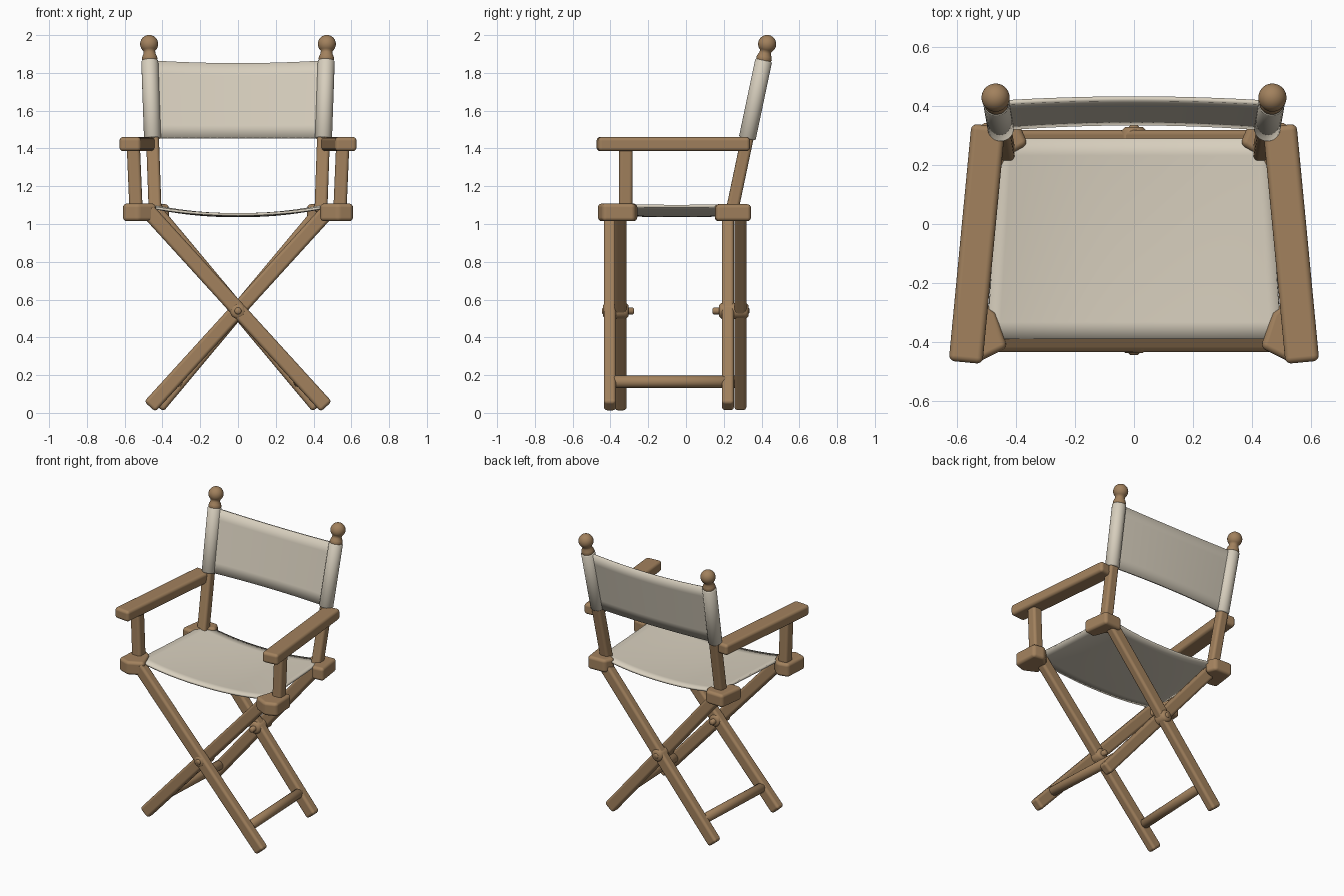
import bpy, bmesh, math
from mathutils import Vector, Matrix

cube = bpy.data.objects.get("Cube")
if cube:
    bpy.data.objects.remove(cube, do_unlink=True)


def material(name, rgb):
    m = bpy.data.materials.new(name)
    m.use_nodes = True
    m.diffuse_color = (*rgb, 1)
    m.node_tree.nodes["Principled BSDF"].inputs["Base Color"].default_value = (*rgb, 1)
    return m


WOOD = material("warm wood", (0.36, 0.22, 0.11))
CANVAS = material("cream canvas", (0.68, 0.62, 0.51))


def finish(name, bm, mat, bevel=0, angle=50):
    bmesh.ops.recalc_face_normals(bm, faces=bm.faces)
    mesh = bpy.data.meshes.new(name)
    bm.to_mesh(mesh)
    bm.free()
    mesh.materials.append(mat)
    ob = bpy.data.objects.new(name, mesh)
    bpy.context.scene.collection.objects.link(ob)
    bpy.ops.object.select_all(action="DESELECT")
    ob.select_set(True)
    bpy.context.view_layer.objects.active = ob
    if bevel:
        bpy.ops.object.shade_smooth()
        mod = ob.modifiers.new("rounding", "BEVEL")
        mod.width, mod.segments, mod.harden_normals = bevel, 4, True
    else:
        bpy.ops.object.shade_smooth_by_angle(angle=math.radians(angle))
    return ob


def frame(a, b, ref):
    """Matrix whose z runs from a to b, with y close to ref."""
    d = (b - a).normalized()
    s = Vector(ref).cross(d).normalized()
    t = d.cross(s)
    return Matrix.Translation(a) @ Matrix((s, t, d)).transposed().to_4x4()


def beam(name, a, b, width, depth, ref=(0, 1, 0), bevel=0.018):
    a, b = Vector(a), Vector(b)
    bm = bmesh.new()
    bmesh.ops.create_cube(bm, size=1)
    for v in bm.verts:
        v.co = Vector((v.co.x * width, v.co.y * depth, (v.co.z + 0.5) * (b - a).length))
    bm.transform(frame(a, b, ref))
    return finish(name, bm, WOOD, bevel)


def lathe(name, a, b, profile, mat=WOOD, ref=(1, 0, 0), sides=28):
    """Spin (radius, distance) points about the line from a towards b."""
    a, b = Vector(a), Vector(b)
    bm = bmesh.new()
    vs = [bm.verts.new((r, 0, t)) for r, t in profile]
    es = [bm.edges.new(p) for p in zip(vs, vs[1:])]
    bmesh.ops.spin(bm, geom=vs + es, axis=(0, 0, 1), cent=(0, 0, 0),
                   angle=math.tau, steps=sides)
    bmesh.ops.remove_doubles(bm, verts=bm.verts, dist=0.0001)
    bm.transform(frame(a, b, ref))
    return finish(name, bm, mat)


def rod(name, a, b, r, mat=WOOD, lip=0.01):
    n = (Vector(b) - Vector(a)).length
    return lathe(name, a, b, [(0, 0), (r - lip, 0), (r, lip), (r, n - lip), (r - lip, n), (0, n)], mat)


def block(name, outline, side, low, high):
    bm = bmesh.new()
    face = bm.faces.new([bm.verts.new((side * x, y, low)) for x, y in outline])
    top = bmesh.ops.extrude_face_region(bm, geom=[face])["geom"]
    for v in top:
        if isinstance(v, bmesh.types.BMVert):
            v.co.z = high
    return finish(name, bm, WOOD, 0.02)


def sheet(name, point, nu, nv, thickness):
    """Cloth from point(u, v), u in -1..1 and v in 0..1."""
    bm = bmesh.new()
    g = [[bm.verts.new(point(2 * i / nu - 1, j / nv)) for i in range(nu + 1)] for j in range(nv + 1)]
    for j in range(nv):
        for i in range(nu):
            bm.faces.new((g[j][i], g[j][i + 1], g[j + 1][i + 1], g[j + 1][i]))
    ob = finish(name, bm, CANVAS)
    mod = ob.modifiers.new("cloth thickness", "SOLIDIFY")
    mod.thickness, mod.offset = thickness, 0
    return ob


def post_at(side, z):
    """Centre line of a leaning back post."""
    k = (z - 1.1) / 0.76
    return Vector((side * (0.44 + 0.027 * k), 0.25 + 0.16 * k, z))


FRONT_BLOCK = [(0.43, -0.42), (0.53, -0.47), (0.61, -0.44), (0.6, -0.27), (0.52, -0.255), (0.47, -0.3)]
REAR_BLOCK = [(0.36, 0.27), (0.39, 0.34), (0.52, 0.345), (0.545, 0.16), (0.46, 0.15), (0.43, 0.23)]
PIVOT = 0.54

for side, label in ((-1, "right"), (1, "left")):
    # Frame above the seat
    block("front_seat_block_" + label, FRONT_BLOCK, side, 1.015, 1.108)
    block("rear_seat_block_" + label, REAR_BLOCK, side, 1.015, 1.105)
    beam("armrest_" + label, (side * 0.572, -0.47, 1.423), (side * 0.495, 0.335, 1.423),
         0.115, 0.075, (0, 0, 1), 0.02)
    beam("arm_post_" + label, (side * 0.54, -0.32, 1.08), (side * 0.554, -0.318, 1.41), 0.07, 0.072)
    beam("back_post_" + label, post_at(side, 1.06), post_at(side, 1.88), 0.068, 0.066)

    # Turned finial on top of the back post
    ball = [(0.048 * math.sin(a), 0.1 - 0.048 * math.cos(a))
            for a in (math.pi * (0.22 + 0.78 * i / 12) for i in range(13))]
    lathe("finial_" + label, post_at(side, 1.855), post_at(side, 2.0),
          [(0, 0), (0.034, 0), (0.042, 0.02), (0.038, 0.035), (0.031, 0.05)] + ball)

    # Canvas sleeve round the back post
    rod("back_sleeve_" + label, post_at(side, 1.452), post_at(side, 1.868), 0.045, CANVAS, 0.006)

    # Crossed legs: this side holds the feet, the tops reach the other side
    front_y, rear_y = (-0.403, 0.222) if side > 0 else (-0.346, 0.288)
    for part, y, foot, top in (("front", front_y, 0.467, 0.482), ("rear", rear_y, 0.425, 0.445)):
        beam(part + "_leg_" + label, (side * foot, y, 0.033), (-side * top, y, 1.075), 0.08, 0.064)

    # Foot rail joining front and rear legs
    a, b = Vector((side * 0.355, front_y, 0.165)), Vector((side * 0.325, rear_y, 0.165))
    rod("foot_rail_" + label, a, b, 0.032)

# Pivot bolts and their round bosses
for part, start, end, boss in (("front", -0.445, -0.275, -0.305), ("rear", 0.335, 0.14, 0.175)):
    rod(part + "_pivot_bolt", (0, start, PIVOT), (0, end, PIVOT), 0.018, WOOD, 0.006)
    rod(part + "_pivot_boss", (0, start * 0.985, PIVOT), (0, boss, PIVOT), 0.042, WOOD, 0.012)


# Hanging canvas seat
def seat_point(u, v):
    y = -0.39 + 0.68 * v
    half = 0.5 - 0.045 * v
    ends = (2 * v - 1) ** 2
    return (u * half, y, 1.043 + 0.008 * ends + (0.052 - 0.006 * ends) * abs(u) ** 2.2)


sheet("canvas_seat", seat_point, 24, 12, 0.014)


# Leaning canvas back, bowed towards the rear
def back_point(u, v):
    z = 1.455 + (0.395 + 0.015 * u * u) * v
    p = post_at(u, z)
    return (p.x, p.y + 0.018 * (1 - u * u), z)


sheet("canvas_back", back_point, 24, 6, 0.016)
